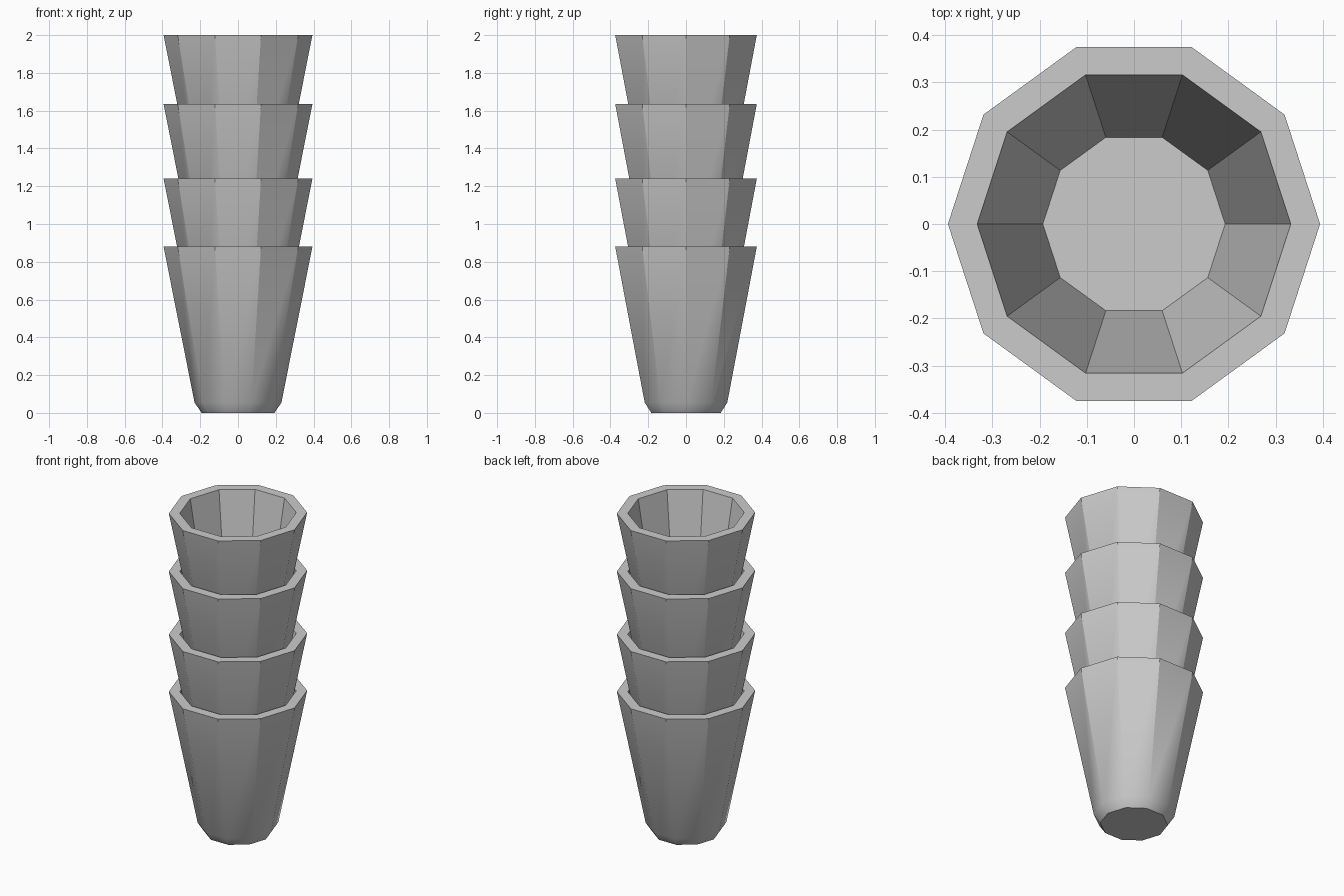
import bpy, bmesh
from math import cos, sin, pi, radians

if "Cube" in bpy.data.objects:
    bpy.data.objects.remove(bpy.data.objects["Cube"])

SIDES = 10
# Closed cup section (radius, height): chamfered foot, outer wall, rim, inner floor
PROFILE = [(0.193, 0.0), (0.23, 0.055), (0.394, 0.88), (0.332, 0.88), (0.193, 0.055)]


def make_cup(name, base_z):
    bm = bmesh.new()
    rings = [[bm.verts.new((r * cos(2 * pi * i / SIDES), r * sin(2 * pi * i / SIDES), z))
              for i in range(SIDES)] for r, z in PROFILE]
    for low, high in zip(rings, rings[1:]):
        for i in range(SIDES):
            j = (i + 1) % SIDES
            bm.faces.new((low[i], low[j], high[j], high[i]))
    # Underside and inner floor
    bm.faces.new(rings[0][::-1])
    bm.faces.new(rings[-1])
    bmesh.ops.recalc_face_normals(bm, faces=bm.faces)
    mesh = bpy.data.meshes.new(name)
    bm.to_mesh(mesh)
    bm.free()
    cup = bpy.data.objects.new(name, mesh)
    cup.location.z = base_z
    bpy.context.collection.objects.link(cup)
    # Soft chamfer, crisp facets
    bpy.ops.object.select_all(action='DESELECT')
    cup.select_set(True)
    bpy.context.view_layer.objects.active = cup
    bpy.ops.object.shade_smooth_by_angle(angle=radians(31))


# Stack of nested cups
for n, z in enumerate((0.0, 0.36, 0.755, 1.12), start=1):
    make_cup(f"cup_{n}", z)
